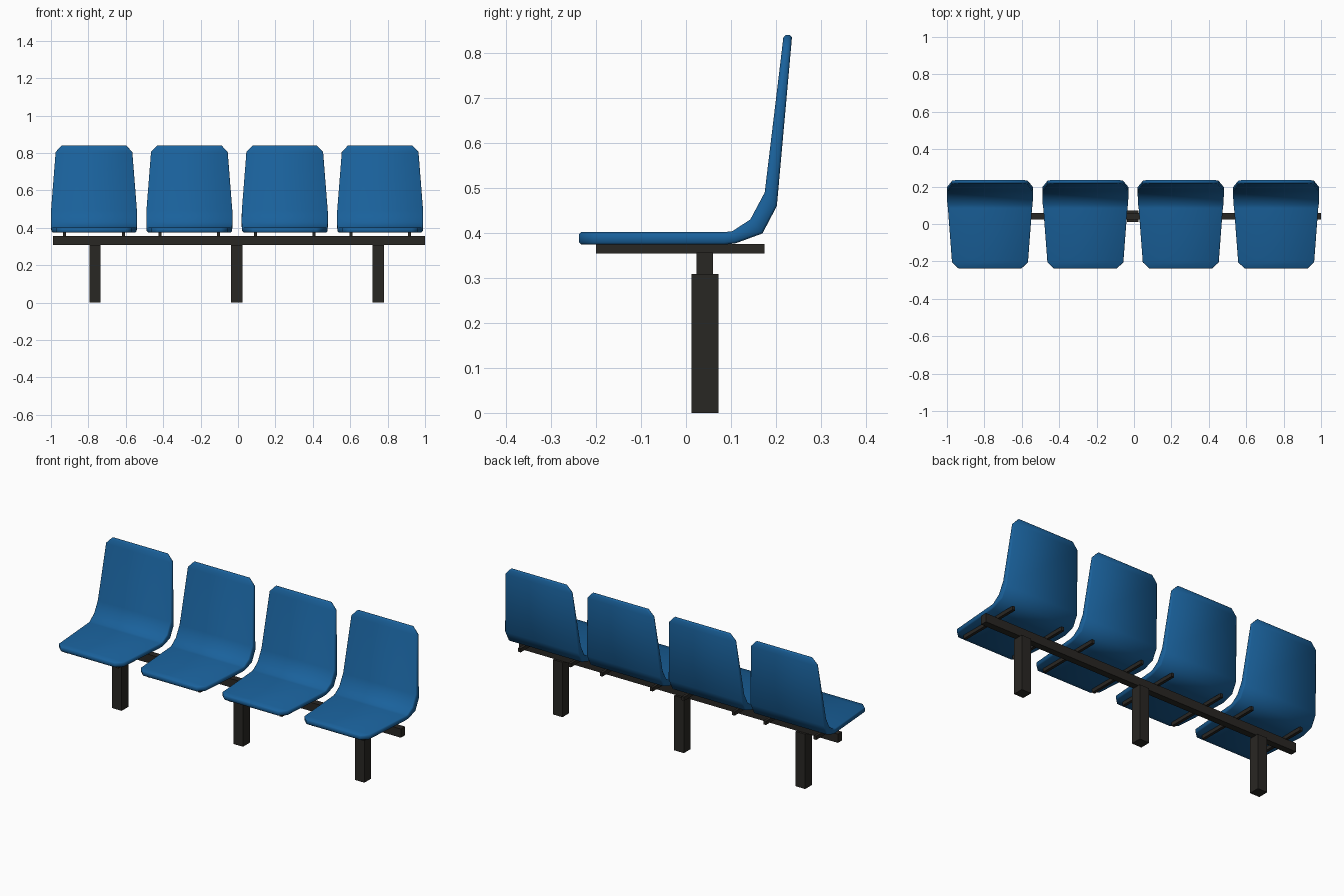
import bpy, bmesh, math

if "Cube" in bpy.data.objects:
    bpy.data.objects.remove(bpy.data.objects["Cube"])

def material(name, rgb):
    m = bpy.data.materials.new(name)
    m.diffuse_color = (*rgb, 1)
    m.use_nodes = True
    m.node_tree.nodes["Principled BSDF"].inputs["Base Color"].default_value = m.diffuse_color
    return m

BLUE = material("blue_plastic", (0.01, 0.12, 0.33))
DARK = material("dark_metal", (0.022, 0.02, 0.017))

def box(name, x0, x1, y0, y1, z0, z1):
    bpy.ops.mesh.primitive_cube_add(size=1, location=((x0 + x1) / 2, (y0 + y1) / 2, (z0 + z1) / 2))
    ob = bpy.context.object
    ob.name = name
    ob.scale = (x1 - x0, y1 - y0, z1 - z0)
    bpy.ops.object.transform_apply(location=False, rotation=False, scale=True)
    ob.data.materials.append(DARK)
    return ob

# Shell stations from front lip to top of back: half width, upper (y, z), lower (y, z)
STATIONS = [
    (0.168, (-0.238, 0.402), (-0.238, 0.374)),
    (0.203, (-0.205, 0.402), (-0.205, 0.374)),
    (0.225, (0.085, 0.402), (0.085, 0.374)),
    (0.228, (0.103, 0.404), (0.11, 0.377)),
    (0.230, (0.143, 0.430), (0.17, 0.399)),
    (0.230, (0.175, 0.490), (0.202, 0.460)),
    (0.205, (0.213, 0.805), (0.233, 0.805)),
    (0.172, (0.217, 0.840), (0.236, 0.840)),
]

# One seat shell mesh, shared by all seats
bm = bmesh.new()
rings = []
for w, up, low in STATIONS:
    rings.append([bm.verts.new(p) for p in
                  ((-w, *up), (w, *up), (w, *low), (-w, *low))])
for a, b in zip(rings, rings[1:]):
    for i in range(4):
        j = (i + 1) % 4
        bm.faces.new((a[i], a[j], b[j], b[i]))
bm.faces.new(rings[0])
bm.faces.new(rings[-1])
bmesh.ops.recalc_face_normals(bm, faces=bm.faces)
# Soften the rim all round
rim = [e for e in bm.edges if e.calc_face_angle(0) > math.radians(60)]
bmesh.ops.bevel(bm, geom=rim, offset=0.005, segments=1, affect='EDGES')
shell = bpy.data.meshes.new("seat_shell")
bm.to_mesh(shell)
bm.free()
shell.materials.append(BLUE)

# Seats with their two support rails each
for i in range(4):
    cx = -0.77 + 0.51 * i
    seat = bpy.data.objects.new(f"seat_{i + 1}", shell)
    seat.location.x = cx
    bpy.context.collection.objects.link(seat)
    if i == 0:
        bpy.context.view_layer.objects.active = seat
        bpy.ops.object.select_all(action='DESELECT')
        seat.select_set(True)
        bpy.ops.object.shade_smooth_by_angle(angle=math.radians(50))
    for s in (-1, 1):
        rx = cx + s * 0.157
        box(f"seat_rail_{i + 1}", rx - 0.008, rx + 0.008, -0.2, 0.175, 0.354, 0.375)

# Long beam and three legs
box("beam", -0.99, 1.0, 0.023, 0.06, 0.308, 0.357)
for x in (-0.764, -0.007, 0.75):
    box("leg", x - 0.03, x + 0.03, 0.012, 0.072, 0, 0.309)
